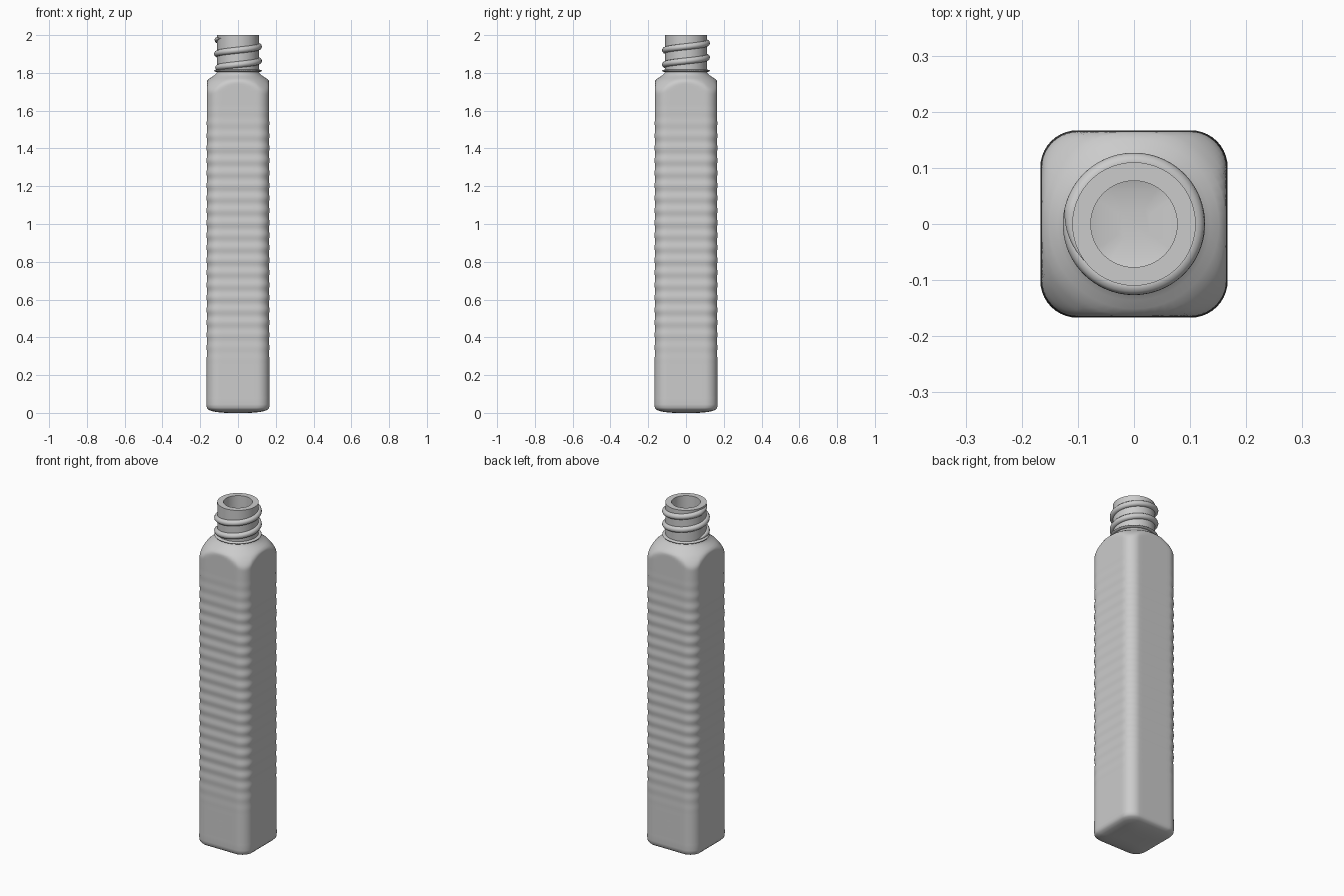
import bpy, bmesh, math
from math import sin, cos, pi, hypot

if "Cube" in bpy.data.objects:
    bpy.data.objects.remove(bpy.data.objects["Cube"])


def square_outline(half, rad, arc=10, flat=10):
    """Counter-clockwise rounded square outline."""
    c, pts = half - rad, []
    for k in range(4):
        a0 = k * pi / 2
        corner = (c * (cos(a0) - sin(a0)), c * (cos(a0) + sin(a0)))
        for i in range(arc + 1):
            a = a0 + i / arc * pi / 2
            pts.append((corner[0] + rad * cos(a), corner[1] + rad * sin(a)))
        for i in range(1, flat):
            t = c * (1 - 2 * i / flat)
            pts.append((-half * sin(a0) + t * cos(a0), half * cos(a0) + t * sin(a0)))
    return pts


def lerp(table, z):
    for (z0, r0), (z1, r1) in zip(table, table[1:]):
        if z <= z1:
            return r0 + (r1 - r0) * max(0, z - z0) / (z1 - z0)
    return table[-1][1]


def smooth_min(a, b, k=0.012):
    h = max(k - abs(a - b), 0) / k
    return min(a, b) - h * h * k / 4


def ring(outline, z, scale=1, limit=9):
    """Outline at height z, trimmed to a round radius limit."""
    out = []
    for x, y in outline:
        d = hypot(x, y)
        f = smooth_min(d * scale, limit) / d
        out.append((x * f, y * f, z))
    return out


OUTER = square_outline(0.165, 0.065)
INNER = square_outline(0.135, 0.045)
# round profiles (height, radius) that trim the square body into shoulder and neck
SHOULDER = [(1.66, 0.24), (1.70, 0.212), (1.74, 0.184), (1.762, 0.164), (1.778, 0.139),
            (1.79, 0.122), (1.80, 0.113), (1.81, 0.11), (2.0, 0.11)]
CAVITY = [(1.62, 0.21), (1.68, 0.18), (1.72, 0.15), (1.76, 0.11), (1.785, 0.084),
          (1.80, 0.077), (2.0, 0.077)]
TOP_Z = [1.66 + 0.01 * i for i in range(17)]

# bulging base, faintly rippled walls, shoulder, neck
rings = [ring(OUTER, z, s) for s, z in
         ((0.3, 0), (0.5, 0.001), (0.7, 0.005), (0.85, 0.010), (0.95, 0.017), (1.0, 0.027), (1.012, 0.045))]
n = 180
for i in range(n):
    z = 0.08 + 1.57 * i / n
    fade = min(1, max(0, (z - 0.25) * 4), max(0, (1.65 - z) * 4))
    rings.append(ring(OUTER, z, 1 + 0.01 * max(0, 1 - z / 0.4) + 0.010 * fade * sin(2 * pi * z / 0.066)))
rings += [ring(OUTER, z, 1, lerp(SHOULDER, z)) for z in TOP_Z + [1.9, 2.0]]
# inside surface from lip to bowl-shaped floor
rings += [ring(INNER, z, 1, lerp(CAVITY, z)) for z in [2.0, 1.9] + TOP_Z[::-1] + [1.62]]
rings += [ring(INNER, z, s) for s, z in
          ((1, 1.0), (1, 0.12), (0.97, 0.085), (0.88, 0.06), (0.7, 0.043), (0.45, 0.034), (0.2, 0.03))]

bm = bmesh.new()
loops = [[bm.verts.new(p) for p in r] for r in rings]
m = len(OUTER)
for a, b in zip(loops, loops[1:]):
    for j in range(m):
        k = (j + 1) % m
        bm.faces.new((a[j], a[k], b[k], b[j]))
bm.faces.new(loops[0][::-1])
bm.faces.new(loops[-1])
bmesh.ops.recalc_face_normals(bm, faces=bm.faces)
mesh = bpy.data.meshes.new("bottle_body")
bm.to_mesh(mesh)
bm.free()
body = bpy.data.objects.new("bottle_body", mesh)
bpy.context.collection.objects.link(body)
bpy.context.view_layer.objects.active = body
body.select_set(True)
bpy.ops.object.shade_smooth_by_angle(angle=math.radians(40))

# thin collar under the thread
bpy.ops.mesh.primitive_torus_add(major_radius=0.112, minor_radius=0.014, major_segments=72,
                                 minor_segments=12, location=(0, 0, 1.811))
collar = bpy.context.object
collar.name = "neck_collar"
collar.scale.z = 0.45
bpy.ops.object.shade_smooth()

# helical screw thread, tapering out at both ends
curve = bpy.data.curves.new("screw_thread", 'CURVE')
curve.dimensions = '3D'
curve.bevel_depth = 0.017
curve.bevel_resolution = 3
curve.use_fill_caps = True
spline = curve.splines.new('POLY')
steps, pitch = 160, 0.076
start, end = pi * 0.85, pi * 5.2
spline.points.add(steps)
for i, p in enumerate(spline.points):
    a = start + (end - start) * i / steps
    p.co = (0.11 * cos(a), 0.11 * sin(a), 1.825 + pitch * (a - pi) / (2 * pi), 1)
    p.radius = max(0.05, min(1, i / 10, (steps - i) / 10))
thread = bpy.data.objects.new("screw_thread", curve)
bpy.context.collection.objects.link(thread)
